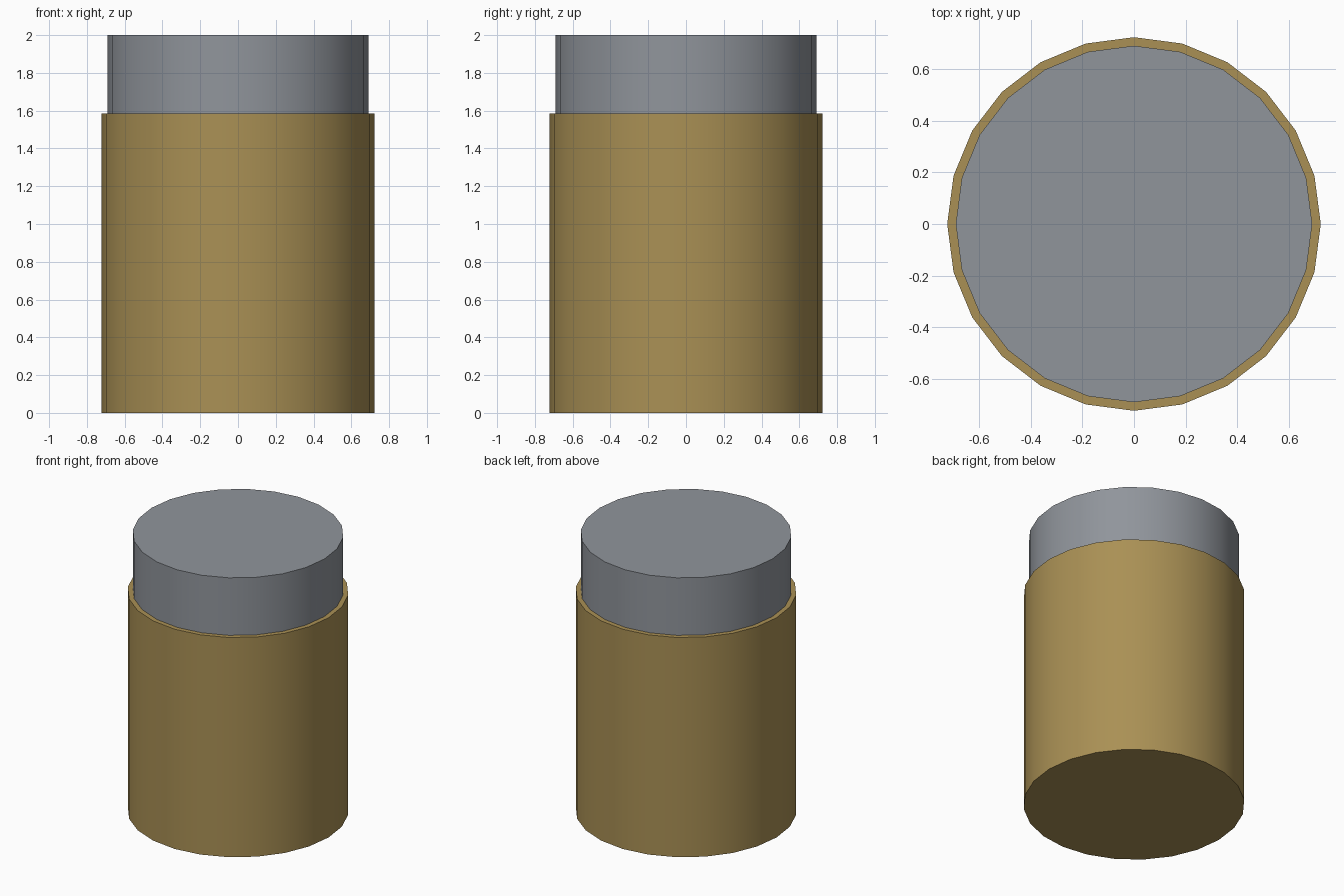
import bpy

cube = bpy.data.objects.get("Cube")
if cube:
    bpy.data.objects.remove(cube, do_unlink=True)

SIDES = 24
HEIGHT = 2.0
SHOULDER = 1.585


def make_material(name, rgb):
    mat = bpy.data.materials.new(name)
    mat.use_nodes = True
    color = (*rgb, 1.0)
    mat.diffuse_color = color
    for node in mat.node_tree.nodes:
        if node.type == 'BSDF_PRINCIPLED':
            node.inputs["Base Color"].default_value = color
    return mat


def make_cylinder(name, radius, bottom, top, mat):
    bpy.ops.mesh.primitive_cylinder_add(
        vertices=SIDES, radius=radius, depth=top - bottom,
        location=(0, 0, (bottom + top) / 2))
    obj = bpy.context.object
    obj.name = name
    obj.data.materials.append(mat)
    bpy.ops.object.shade_smooth_by_angle()
    return obj


brass = make_material("brass brown", (0.40, 0.28, 0.09))
steel = make_material("steel grey", (0.28, 0.30, 0.33))

# Wide outer casing
make_cylinder("casing", 0.723, 0.0, SHOULDER, brass)

# Narrower plug rising out of the casing
make_cylinder("plug", 0.69, SHOULDER - 0.1, HEIGHT, steel)
